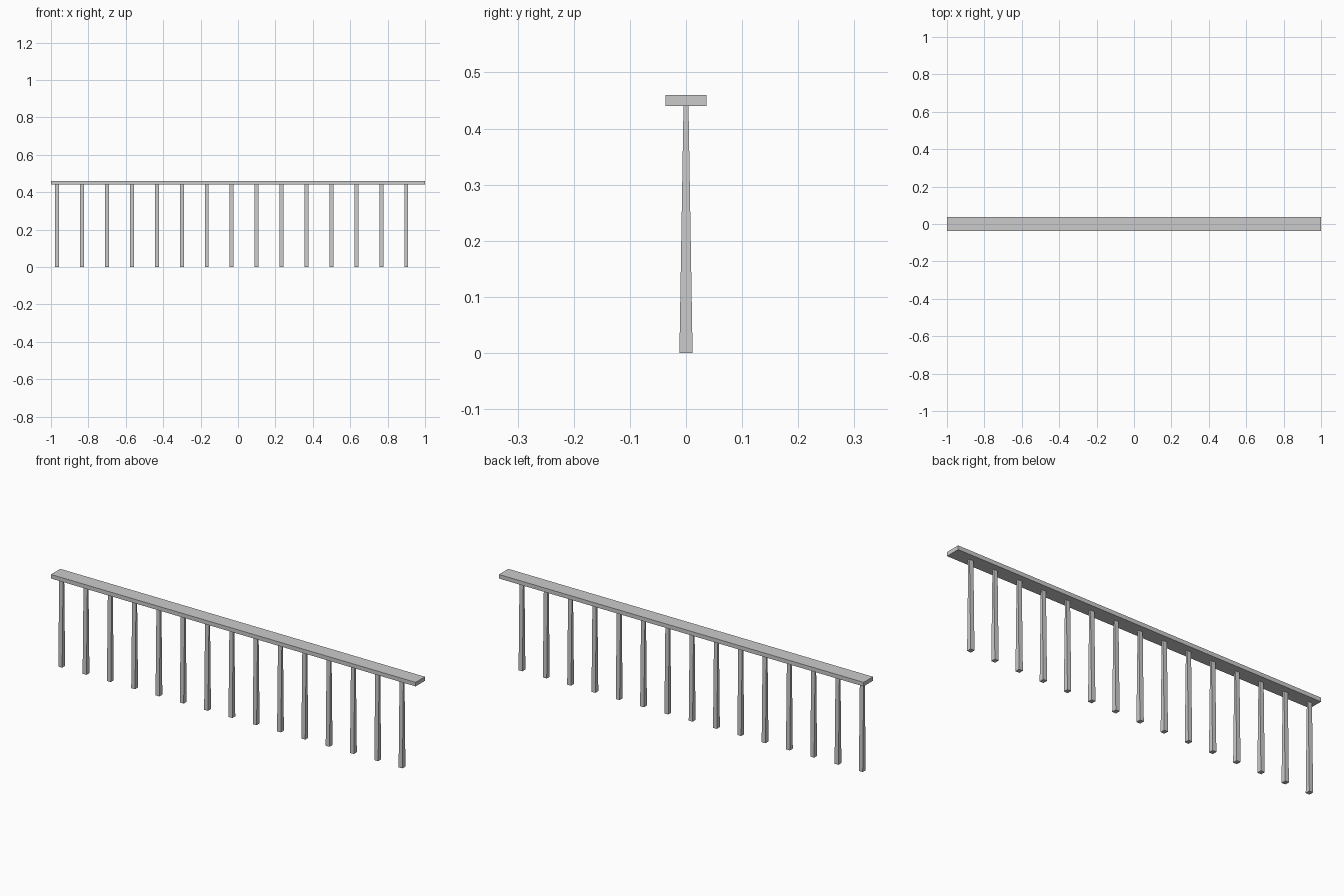
import bpy, bmesh

if "Cube" in bpy.data.objects:
    bpy.data.objects.remove(bpy.data.objects["Cube"])

COUNT, SPACING, START = 15, 2 / 15, -0.967
TOP, BOTTOM_OF_RAIL = 0.46, 0.44


def tapered_box(name, x, size, z0, z1, top_y=1.0):
    """Box between z0 and z1 whose top is scaled in y."""
    bm = bmesh.new()
    bmesh.ops.create_cube(bm, size=1)
    for v in bm.verts:
        upper = v.co.z > 0
        v.co.x *= size[0]
        v.co.y *= size[1] * (top_y if upper else 1)
        v.co.z = z1 if upper else z0
    mesh = bpy.data.meshes.new(name)
    bm.to_mesh(mesh)
    bm.free()
    obj = bpy.data.objects.new(name, mesh)
    obj.location.x = x
    bpy.context.collection.objects.link(obj)
    return obj


# flat handrail
tapered_box("handrail", 0, (2.0, 0.073), BOTTOM_OF_RAIL, TOP)

# evenly spaced balusters, thinner in depth toward the rail
for i in range(COUNT):
    tapered_box(f"baluster_{i + 1}", START + i * SPACING, (0.021, 0.0235),
                0, BOTTOM_OF_RAIL, top_y=0.38)
